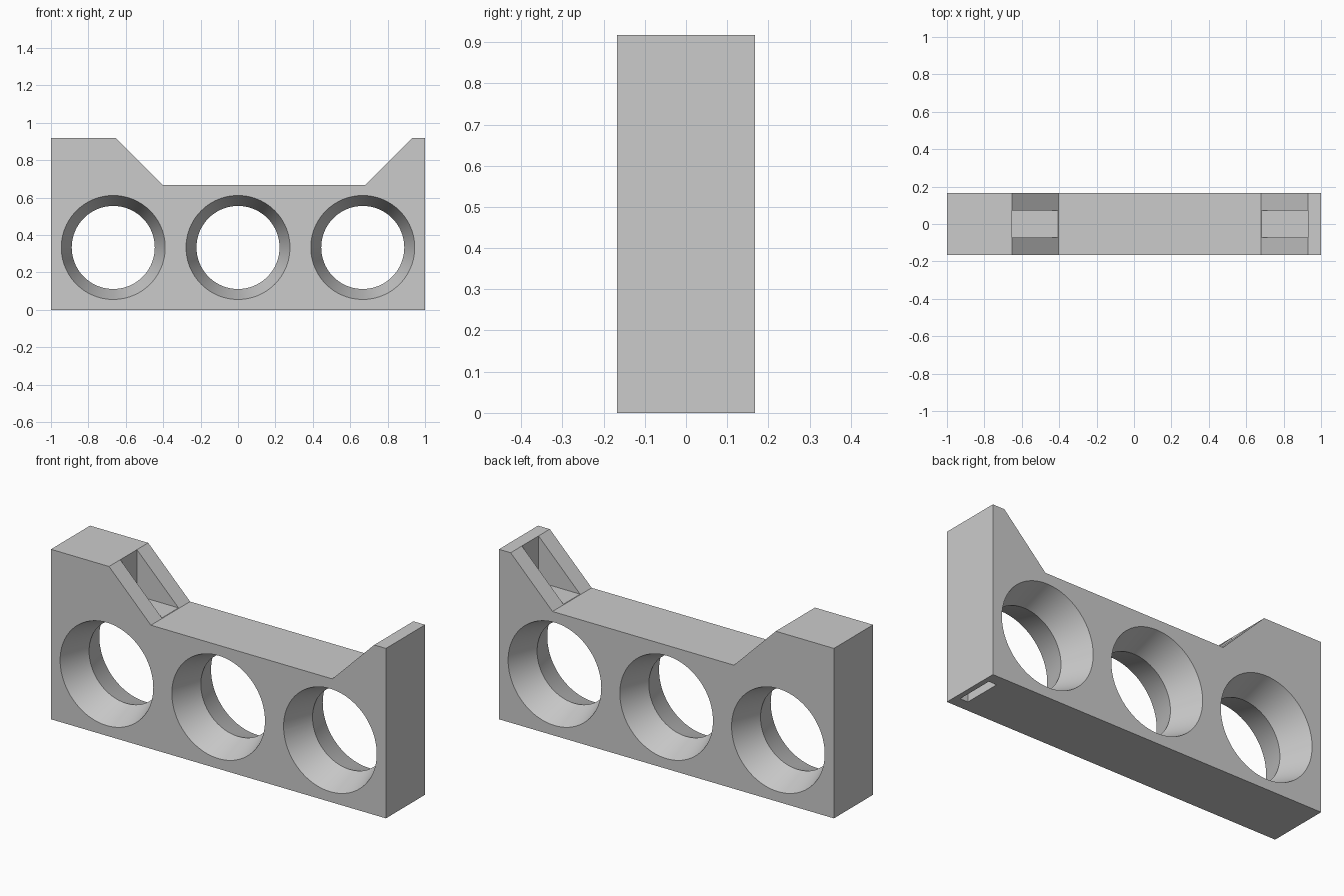
import bpy, bmesh, math

cube = bpy.data.objects.get("Cube")
if cube:
    bpy.data.objects.remove(cube, do_unlink=True)

HALF_DEPTH, DECK, TOP = 0.167, 0.667, 0.917

grey = bpy.data.materials.new("plain grey")
grey.use_nodes = True
colour = (0.6, 0.6, 0.6, 1)
grey.diffuse_color = colour
grey.node_tree.nodes["Principled BSDF"].inputs["Base Color"].default_value = colour


def make_object(name, bm):
    bmesh.ops.recalc_face_normals(bm, faces=bm.faces)
    mesh = bpy.data.meshes.new(name)
    bm.to_mesh(mesh)
    bm.free()
    mesh.materials.append(grey)
    obj = bpy.data.objects.new(name, mesh)
    bpy.context.collection.objects.link(obj)
    return obj


def extrude_profile(name, points, half):
    """Extrude an x-z outline symmetrically along y."""
    bm = bmesh.new()
    face = bm.faces.new([bm.verts.new((x, -half, z)) for x, z in points])
    new = bmesh.ops.extrude_face_region(bm, geom=[face])["geom"]
    moved = [v for v in new if isinstance(v, bmesh.types.BMVert)]
    bmesh.ops.translate(bm, verts=moved, vec=(0, 2 * half, 0))
    return make_object(name, bm)


def box(name, x0, x1, z0, z1, half):
    return extrude_profile(name, [(x0, z0), (x1, z0), (x1, z1), (x0, z1)], half)


def hourglass(name, x, z, waist, mouth, segments=96):
    """Double cone along y, slightly longer than the body is deep."""
    bm = bmesh.new()
    reach = HALF_DEPTH + 0.02
    wide = waist + (mouth - waist) * reach / HALF_DEPTH
    rings = []
    for y, r in ((-reach, wide), (0, waist), (reach, wide)):
        angles = [math.tau * i / segments for i in range(segments)]
        rings.append([bm.verts.new((x + r * math.cos(a), y, z + r * math.sin(a)))
                      for a in angles])
    for a, b in zip(rings, rings[1:]):
        for i in range(segments):
            j = (i + 1) % segments
            bm.faces.new((a[i], a[j], b[j], b[i]))
    bm.faces.new(rings[0])
    bm.faces.new(rings[-1])
    return make_object(name, bm)


# Body with a raised shoulder at each end
body = extrude_profile("holder_body", [
    (-1, 0), (1, 0), (1, TOP), (0.93, TOP), (0.68, DECK),
    (-0.403, DECK), (-0.653, TOP), (-1, TOP)], HALF_DEPTH)

# Three flared holes, a pocket in each sloping shoulder, a slot underneath
cutters = [hourglass("hole_cutter", x, 0.333, 0.222, 0.278)
           for x in (-0.667, 0, 0.667)]
floor = DECK + 0.002
cutters += [
    box("right_pocket_cutter", -0.653, -0.39, floor, TOP + 0.1, 0.071),
    box("left_pocket_cutter", 0.667, 0.93, floor, TOP + 0.1, 0.071),
    box("bottom_slot_cutter", 0.925, 0.972, -0.05, 0.17, 0.104),
]
for cutter in cutters:
    cutter.hide_render = True
    cutter.hide_viewport = True
    cut = body.modifiers.new(cutter.name, "BOOLEAN")
    cut.operation = "DIFFERENCE"
    cut.solver = "EXACT"
    cut.object = cutter

# Bake the cuts, then remove the cutters
bpy.context.view_layer.update()
evaluated = body.evaluated_get(bpy.context.evaluated_depsgraph_get())
mesh = bpy.data.meshes.new_from_object(evaluated)
body.modifiers.clear()
body.data = mesh
for cutter in cutters:
    bpy.data.objects.remove(cutter, do_unlink=True)

# Smooth cone walls, crisp edges elsewhere
bpy.ops.object.select_all(action="DESELECT")
body.select_set(True)
bpy.context.view_layer.objects.active = body
bpy.ops.object.shade_smooth_by_angle(angle=math.radians(20))
